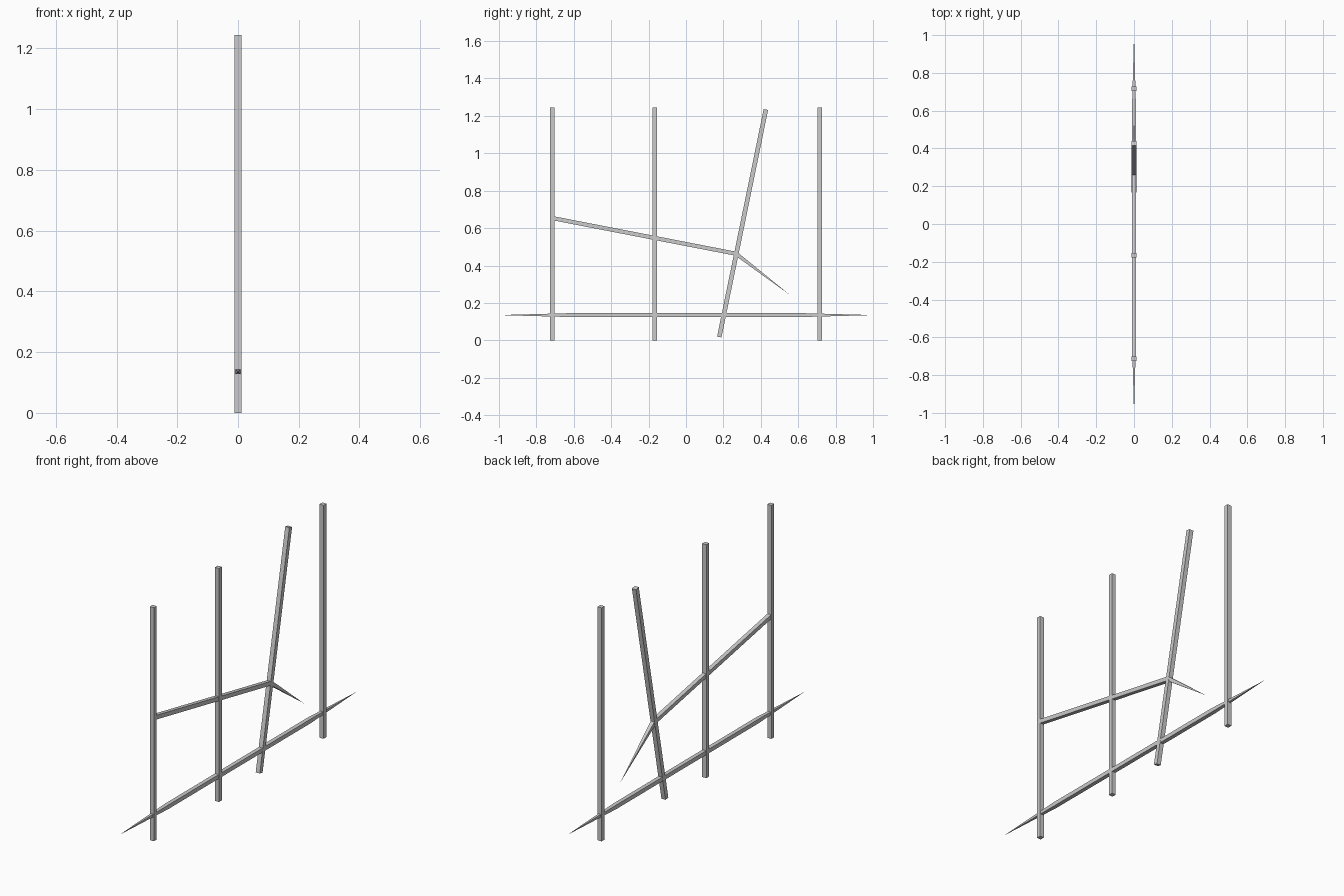
import bpy, bmesh, math
from mathutils import Vector

if "Cube" in bpy.data.objects:
    bpy.data.objects.remove(bpy.data.objects["Cube"])

POST, RAIL, HEIGHT = 0.024, 0.022, 1.245


def loft(name, stations):
    """Square bar in the YZ plane; stations are (y, z, width), width 0 = point."""
    bm = bmesh.new()
    pts = [Vector((0, y, z)) for y, z, _ in stations]
    rings = []
    for i, p in enumerate(pts):
        w = stations[i][2] / 2
        if w == 0:
            rings.append([bm.verts.new(p)])
            continue
        dirs = []
        if i > 0:
            dirs.append((p - pts[i - 1]).normalized())
        if i < len(pts) - 1:
            dirs.append((pts[i + 1] - p).normalized())
        t = sum(dirs, Vector()).normalized()
        side, n = Vector((1, 0, 0)), Vector((0, -t.z, t.y))
        rings.append([bm.verts.new(p + side * a * w + n * b * w)
                      for a, b in ((-1, -1), (1, -1), (1, 1), (-1, 1))])
    for a, b in zip(rings, rings[1:]):
        for k in range(4):
            j = (k + 1) % 4
            quad = [a[k % len(a)], a[j % len(a)], b[j % len(b)], b[k % len(b)]]
            bm.faces.new(list(dict.fromkeys(quad)))
    for ring in (rings[0], rings[-1]):
        if len(ring) == 4:
            bm.faces.new(ring)
    bmesh.ops.recalc_face_normals(bm, faces=bm.faces)
    mesh = bpy.data.meshes.new(name)
    bm.to_mesh(mesh)
    bm.free()
    obj = bpy.data.objects.new(name, mesh)
    bpy.context.collection.objects.link(obj)
    return obj


# Upright posts
for i, y in enumerate((-0.714, -0.166, 0.716)):
    loft(f"post_{i + 1}", [(y, 0, POST), (y, HEIGHT, POST)])

# Leaning post
loft("leaning_post", [(0.178, 0.018, POST), (0.427, 1.234, POST)])

# Lower rail, pointed at both ends
loft("lower_rail", [(-1, 0.135, 0), (-0.6, 0.135, RAIL),
                    (0.6, 0.135, RAIL), (1, 0.135, 0)])

# Broken upper rail, bent down to a splintered point
loft("broken_rail", [(-0.712, 0.653, RAIL), (0.268, 0.463, RAIL), (0.555, 0.243, 0)])
